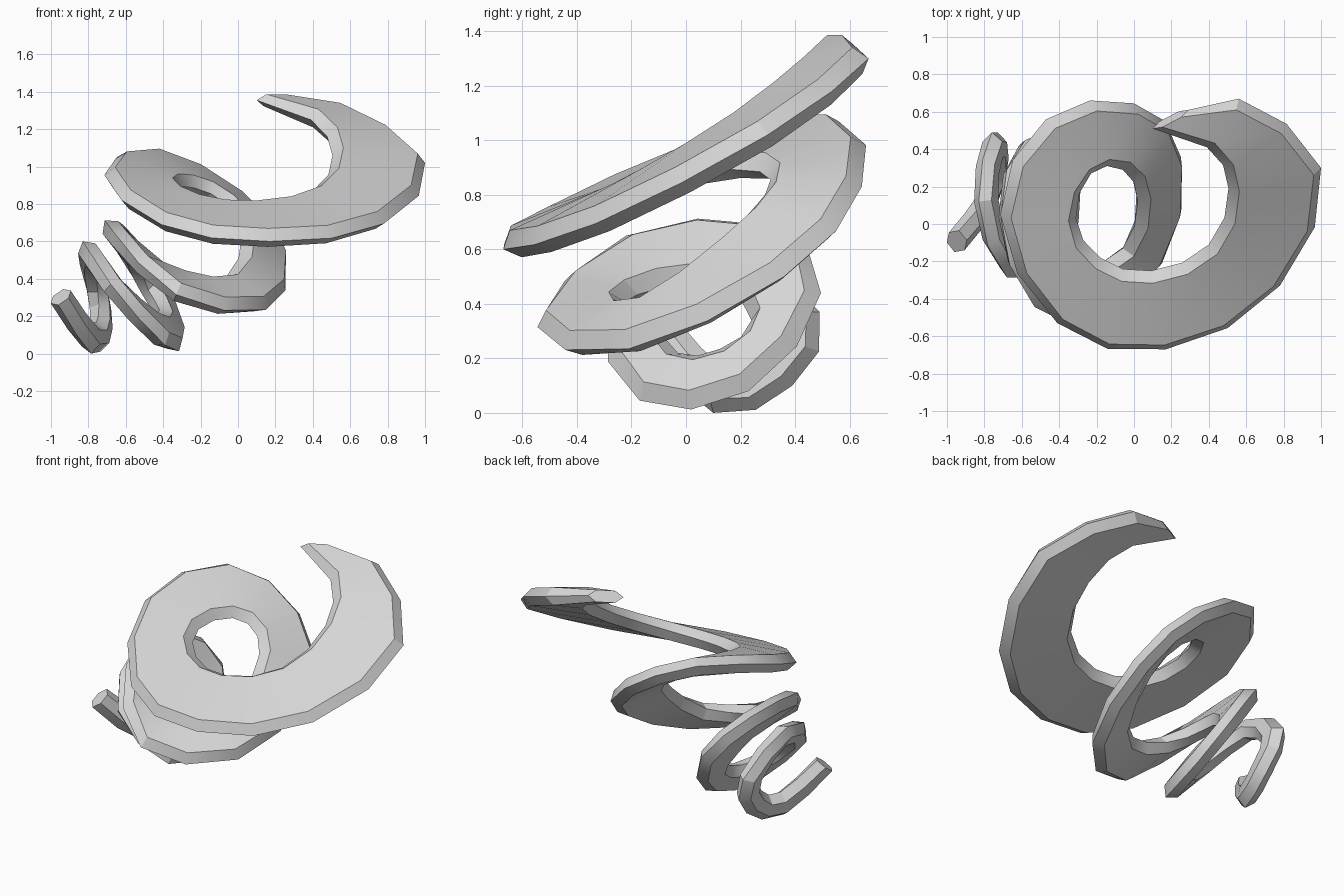
import bpy, bmesh
from mathutils import Vector

if "Cube" in bpy.data.objects:
    bpy.data.objects.remove(bpy.data.objects["Cube"])

# Outer and inner rim of the ribbon, from the wide end to the thin end
OUTER = [(.29, .61, 1.355), (.56, .67, 1.30), (1.0, .30, 1.02), (.78, -.33, .695),
         (.17, -.67, .60), (-.41, -.53, .69), (-.715, .05, .955), (-.47, .56, 1.07),
         (.0, .645, .83), (.25, .36, .50), (.15, -.21, .235), (-.33, -.545, .315),
         (-.665, -.22, .65), (-.68, .29, .69), (-.46, .495, .44), (-.305, .23, .08),
         (-.39, -.17, .045), (-.68, -.285, .37), (-.83, .12, .60), (-.76, .49, .37),
         (-.715, .39, .10), (-.785, .10, .0), (-.96, -.15, .26)]
INNER = [(.10, .51, 1.355), (.39, .41, 1.25), (.505, .19, 1.06), (.40, -.11, .87),
         (.09, -.25, .79), (-.18, -.18, .815), (-.31, .03, .88), (-.23, .27, .885),
         (-.06, .29, .80), (.02, .12, .63), (-.06, -.13, .415), (-.29, -.22, .41),
         (-.49, -.09, .46), (-.52, .12, .465), (-.48, .24, .34), (-.42, .125, .235),
         (-.48, -.03, .22), (-.66, -.08, .355), (-.75, .13, .46), (-.75, .31, .33),
         (-.745, .27, .21), (-.79, .14, .165), (-.935, -.035, .345)]


def double(keys):
    """Add one smooth in-between point after each key point."""
    p = [Vector(k) for k in keys]
    p = [2 * p[0] - p[1]] + p + [2 * p[-1] - p[-2]]
    out = []
    for a, b, c, d in zip(p, p[1:], p[2:], p[3:]):
        out += [b, (b + c) * .573 - (a + d) * .073]
    out.append(p[-2])
    del out[1]  # the first stretch is straight
    return out


outer, inner = double(OUTER), double(INNER)
mid = [(a + b) / 2 for a, b in zip(outer, inner)]
last = len(mid) - 1

# Sweep a flat six-sided section along the two rims
bm = bmesh.new()
rings = []
for i, (o, n) in enumerate(zip(outer, inner)):
    tangent = mid[min(i + 1, last)] - mid[max(i - 1, 0)]
    across = (o - n).normalized()
    width = (o - n).length
    up = across.cross(tangent).normalized()
    inset = across * min(.05, .27 * width)
    half = up * (.036 if i == 0 else .054)
    section = [o, o - inset + half, n + inset + half,
               n, n + inset - half, o - inset - half]
    rings.append([bm.verts.new(p) for p in section])
for a, b in zip(rings, rings[1:]):
    for j in range(6):
        k = (j + 1) % 6
        bm.faces.new((a[j], a[k], b[k], b[j]))
bm.faces.new(rings[0])
bm.faces.new(rings[-1])
bmesh.ops.recalc_face_normals(bm, faces=bm.faces)

mesh = bpy.data.meshes.new("spiral_ribbon")
bm.to_mesh(mesh)
bm.free()
ribbon = bpy.data.objects.new("spiral_ribbon", mesh)
bpy.context.collection.objects.link(ribbon)
grey = bpy.data.materials.new("light grey")
grey.diffuse_color = (.67, .67, .67, 1)
grey.use_nodes = True
grey.node_tree.nodes["Principled BSDF"].inputs["Base Color"].default_value = grey.diffuse_color
mesh.materials.append(grey)

# Soften the bends along the ribbon, keep the long edges crisp
bpy.context.view_layer.objects.active = ribbon
ribbon.select_set(True)
bpy.ops.object.shade_smooth_by_angle(angle=.52)
